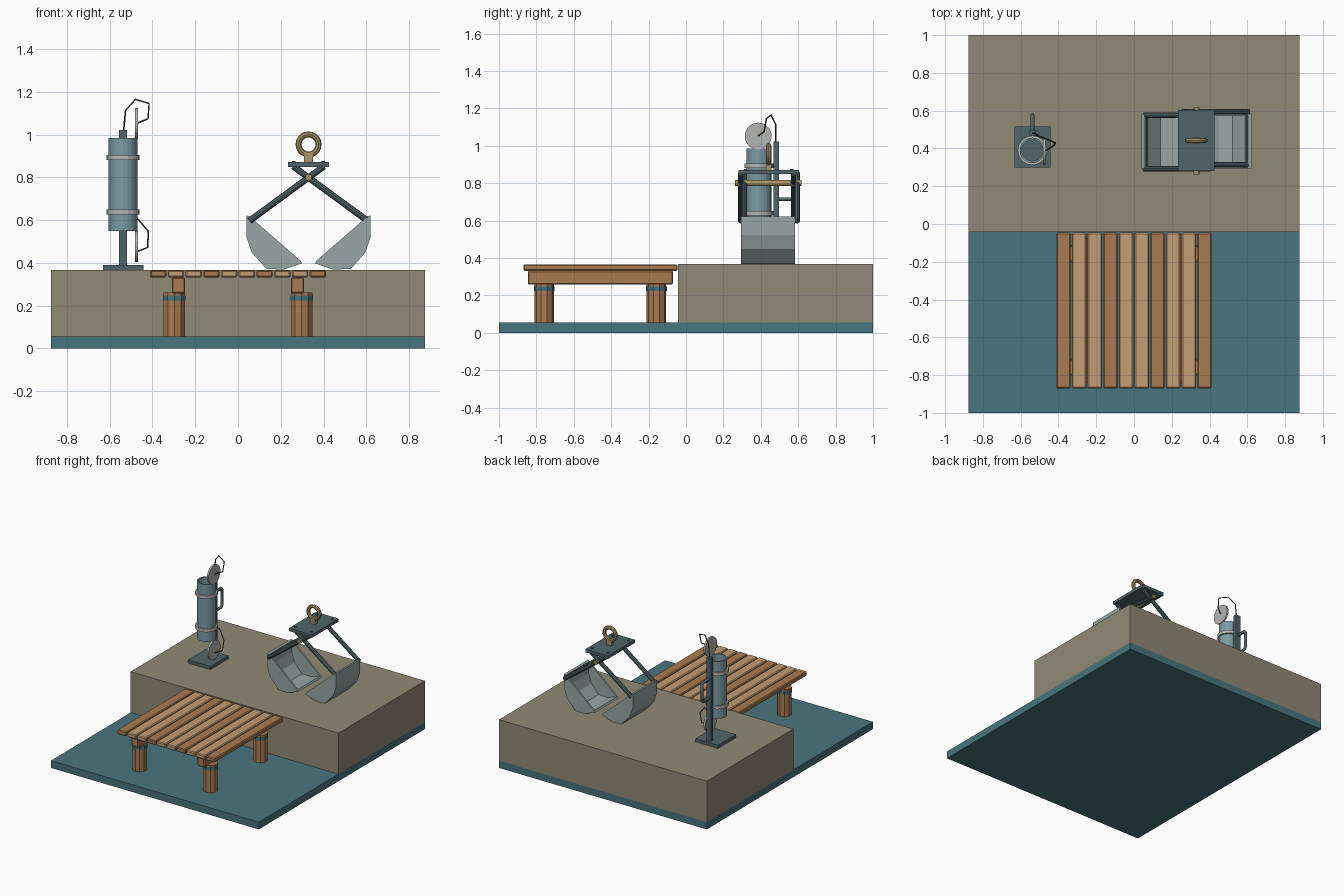
import bpy, bmesh, math
from mathutils import Vector

if "Cube" in bpy.data.objects:
    bpy.data.objects.remove(bpy.data.objects["Cube"])


def material(name, r, g, b):
    m = bpy.data.materials.new(name)
    m.diffuse_color = [(c / 255) ** 2.2 for c in (r, g, b)] + [1]
    m.use_nodes = True
    m.node_tree.nodes["Principled BSDF"].inputs["Base Color"].default_value = m.diffuse_color
    return m


WATER = material("water", 74, 116, 124)
BANK = material("bank_earth", 144, 136, 118)
WOOD = material("dark_wood", 168, 122, 82)
TAN = material("light_wood", 194, 156, 116)
SLATE = material("slate_metal", 82, 102, 106)
TUBE = material("blue_tube", 122, 154, 162)
SHELL = material("bucket_metal", 150, 166, 164)
STEEL = material("pale_steel", 178, 180, 177)
BRASS = material("brass", 166, 146, 104)
CORD = material("cord_brown", 74, 62, 52)


def finish(name, bm, mat, bevel=0):
    bmesh.ops.recalc_face_normals(bm, faces=bm.faces)
    me = bpy.data.meshes.new(name)
    bm.to_mesh(me)
    bm.free()
    me.materials.append(mat)
    ob = bpy.data.objects.new(name, me)
    bpy.context.collection.objects.link(ob)
    if bevel:
        mod = ob.modifiers.new("bevel", 'BEVEL')
        mod.width, mod.segments = bevel, 1
    return ob


def box(name, x0, x1, y0, y1, z0, z1, mat, bevel=0):
    bm = bmesh.new()
    bmesh.ops.create_cube(bm, size=1)
    bmesh.ops.scale(bm, vec=(x1 - x0, y1 - y0, z1 - z0), verts=bm.verts)
    bmesh.ops.translate(bm, vec=((x0 + x1) / 2, (y0 + y1) / 2, (z0 + z1) / 2), verts=bm.verts)
    return finish(name, bm, mat, bevel)


def rod(name, a, b, r, mat, sides=12):
    a, b = Vector(a), Vector(b)
    bm = bmesh.new()
    bmesh.ops.create_cone(bm, cap_ends=True, segments=sides, radius1=r, radius2=r, depth=(b - a).length)
    bmesh.ops.rotate(bm, matrix=(b - a).to_track_quat('Z', 'Y').to_matrix(), verts=bm.verts)
    bmesh.ops.translate(bm, vec=(a + b) / 2, verts=bm.verts)
    return finish(name, bm, mat)


def ring(name, cx, cy, z0, z1, r_in, r_out, mat, sides=20):
    """Hollow vertical tube."""
    bm = bmesh.new()
    loops = []
    for i in range(sides):
        t = 2 * math.pi * i / sides
        loops.append([bm.verts.new((cx + r * math.cos(t), cy + r * math.sin(t), z))
                      for r, z in ((r_in, z0), (r_out, z0), (r_out, z1), (r_in, z1))])
    for i in range(sides):
        p, q = loops[i], loops[(i + 1) % sides]
        for k in range(4):
            bm.faces.new((p[k], q[k], q[(k + 1) % 4], p[(k + 1) % 4]))
    return finish(name, bm, mat)


def prism(name, pts, y0, y1, mat):
    """Extrude an x-z outline along y."""
    bm = bmesh.new()
    f = bm.faces.new([bm.verts.new((x, y0, z)) for x, z in pts])
    ext = bmesh.ops.extrude_face_region(bm, geom=[f])
    bmesh.ops.translate(bm, vec=(0, y1 - y0, 0),
                        verts=[v for v in ext['geom'] if isinstance(v, bmesh.types.BMVert)])
    return finish(name, bm, mat)


def wire(name, pts, r, mat):
    cu = bpy.data.curves.new(name, 'CURVE')
    cu.dimensions, cu.bevel_depth, cu.bevel_resolution, cu.use_fill_caps = '3D', r, 1, True
    sp = cu.splines.new('POLY')
    sp.points.add(len(pts) - 1)
    for p, co in zip(sp.points, pts):
        p.co = (*co, 1)
    cu.materials.append(mat)
    ob = bpy.data.objects.new(name, cu)
    bpy.context.collection.objects.link(ob)
    bpy.ops.object.select_all(action='DESELECT')
    ob.select_set(True)
    bpy.context.view_layer.objects.active = ob
    bpy.ops.object.convert(target='MESH')


# Ground: water slab and raised bank
box("water_slab", -0.875, 0.875, -1, 1, 0, 0.055, WATER)
box("bank", -0.875, 0.875, -0.042, 1, 0.055, 0.367, BANK)

# Jetty: planks, beams, posts with bands
for i in range(10):
    x = -0.3735 + 0.083 * i
    box(f"plank_{i}", x - 0.038, x + 0.038, -0.87, -0.046, 0.332, 0.365, TAN if i % 3 else WOOD, 0.006)
for s in (-1, 1):
    box("jetty_beam", s * 0.278 - 0.031, s * 0.278 + 0.031, -0.845, -0.07, 0.258, 0.332, WOOD, 0.006)
    for y in (-0.758, -0.158):
        rod("jetty_post", (s * 0.298, y, 0.055), (s * 0.298, y, 0.262), 0.052, WOOD, 10)
        rod("post_band", (s * 0.298, y, 0.224), (s * 0.298, y, 0.247), 0.056, WATER, 10)

# Water sampler: stand, open tube, clamps
SX, SY = -0.538, 0.39
box("sampler_base", -0.632, -0.442, 0.3, 0.517, 0.367, 0.391, SLATE)
box("sampler_post", SX - 0.019, SX + 0.019, 0.468, 0.497, 0.391, 1.022, SLATE)
ring("sampler_tube", SX, SY, 0.55, 0.985, 0.057, 0.067, TUBE)
for z in (0.639, 0.893):
    ring("tube_clamp", SX, SY, z - 0.012, z + 0.012, 0.066, 0.078, STEEL)
wire("sampler_handle", [(SX, 0.49, 0.715), (SX, 0.565, 0.715), (SX, 0.576, 0.728),
                        (SX, 0.576, 0.847), (SX, 0.565, 0.86), (SX, 0.49, 0.86)], 0.011, SLATE)

# Sampler lids swung open, with trip cords
for n, z in (("upper", 1.052), ("lower", 0.477)):
    rod(n + "_lid", (-0.482, 0.386, z), (-0.468, 0.386, z), 0.072, STEEL, 20)
wire("upper_cord", [(-0.535, 0.481, 1.02), (-0.526, 0.48, 1.113), (-0.48, 0.455, 1.165),
                    (-0.416, 0.43, 1.146), (-0.421, 0.417, 1.074), (-0.468, 0.388, 1.055)], 0.004, CORD)
wire("lower_cord", [(-0.53, 0.475, 0.60), (-0.475, 0.455, 0.613), (-0.419, 0.43, 0.547),
                    (-0.423, 0.417, 0.472), (-0.468, 0.388, 0.455)], 0.004, CORD)

# Grab head: plate, bolts, pivot and lifting eye
GX, GY = 0.33, 0.442
box("head_plate", GX - 0.096, GX + 0.096, 0.28, 0.603, 0.849, 0.872, SLATE)
for sx in (-1, 1):
    for sy in (-1, 1):
        c = (GX + sx * 0.069, GY + sy * 0.124)
        rod("head_bolt", (*c, 0.86), (*c, 0.877), 0.009, SLATE, 6)
rod("pivot_pin", (GX, 0.262, 0.8), (GX, 0.617, 0.8), 0.016, BRASS)
box("eye_stem", GX - 0.021, GX + 0.021, GY - 0.015, GY + 0.015, 0.872, 0.912, BRASS)
bpy.ops.mesh.primitive_torus_add(location=(GX, GY, 0.954), rotation=(math.pi / 2, 0, 0),
                                 major_radius=0.047, minor_radius=0.014,
                                 major_segments=20, minor_segments=8)
bpy.context.object.name = "lifting_eye"
bpy.context.object.data.materials.append(BRASS)

# Crossed arms and bucket halves, mirrored about the pivot
outer = [(0.291, 0.622), (0.291, 0.524), (0.266, 0.449), (0.197, 0.372), (0.117, 0.369), (0.03, 0.398)]
inner = [(0.275, 0.618), (0.276, 0.528), (0.253, 0.457), (0.191, 0.388), (0.12, 0.385), (0.038, 0.411)]
for s, n, off in ((-1, "left", -0.008), (1, "right", 0.012)):
    flip = lambda pts: [(GX + s * x, z) for x, z in pts]
    for y in (GY + off - 0.141, GY + off + 0.141):
        rod(n + "_arm", (GX - s * 0.072, y, 0.852), (GX + s * 0.276, y, 0.597), 0.015, SLATE, 10)
    rod(n + "_cross_bar", (GX + s * 0.272, GY + off - 0.14, 0.602),
        (GX + s * 0.272, GY + off + 0.14, 0.602), 0.013, SLATE, 10)
    prism(n + "_bucket_shell", flip(outer + inner[::-1]), 0.294, 0.583, SHELL)
    for y in (0.294, 0.571):
        prism(n + "_bucket_side", flip(outer + [(0.038, 0.411), (0.262, 0.606)]), y, y + 0.012, SHELL)
